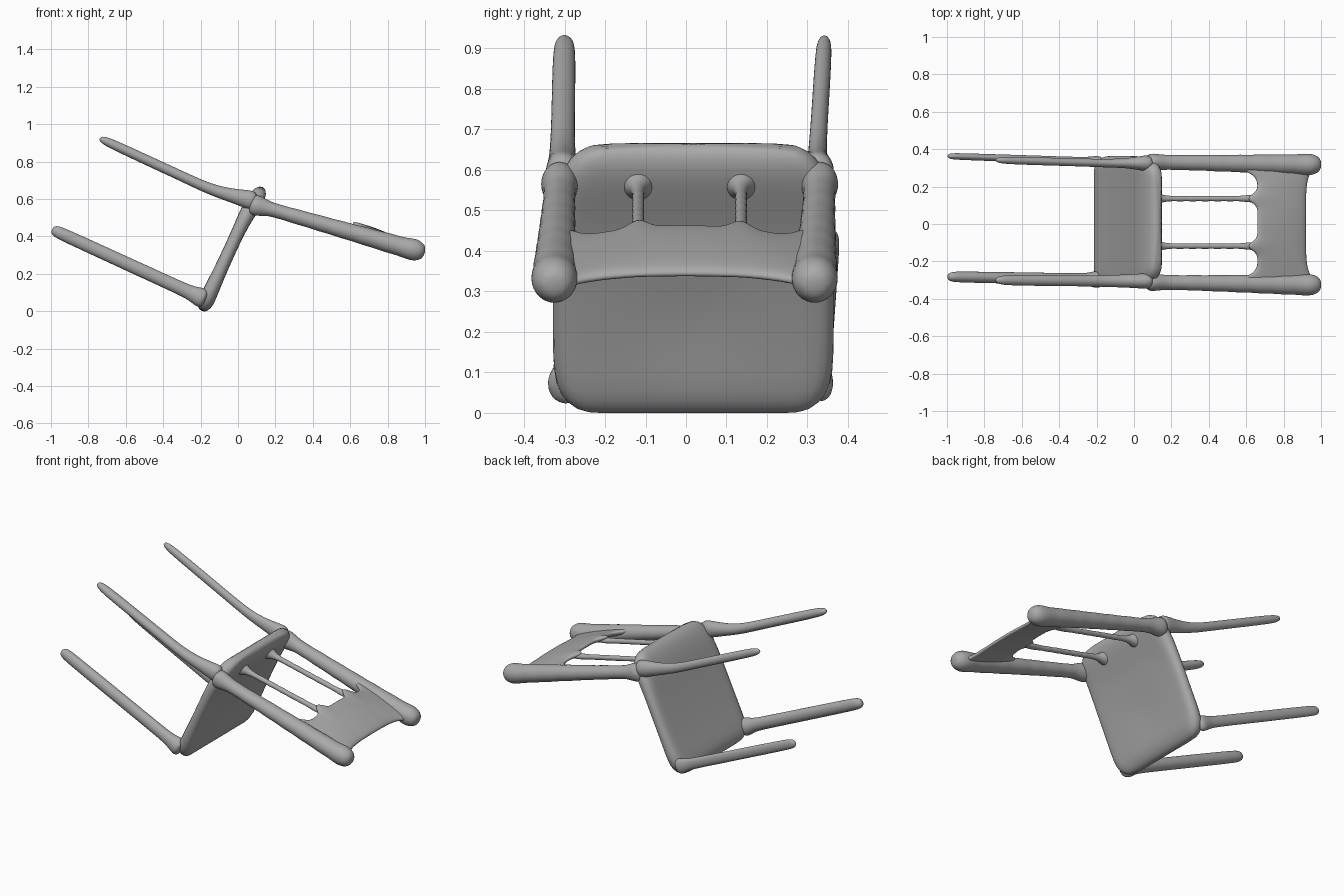
import bpy
import bmesh
import math
from mathutils import Vector

old = bpy.data.objects.get("Cube")
if old:
    bpy.data.objects.remove(old, do_unlink=True)

# One plain grey for the whole chair
grey = bpy.data.materials.new("plain grey")
grey.use_nodes = True
GREY = (0.4, 0.4, 0.4, 1.0)
grey.diffuse_color = GREY
bsdf = grey.node_tree.nodes["Principled BSDF"]
bsdf.inputs["Base Color"].default_value = GREY
bsdf.inputs["Roughness"].default_value = 0.7


def loft(name, rings, levels=2):
    """Skin closed rings of points, cap both ends and smooth the result."""
    bm = bmesh.new()
    loops = [[bm.verts.new(p) for p in ring] for ring in rings]
    for a, b in zip(loops, loops[1:]):
        n = len(a)
        for i in range(n):
            j = (i + 1) % n
            bm.faces.new((a[i], a[j], b[j], b[i]))
    bm.faces.new(loops[0][::-1])
    bm.faces.new(loops[-1])
    bmesh.ops.recalc_face_normals(bm, faces=bm.faces)
    for f in bm.faces:
        f.smooth = True
    mesh = bpy.data.meshes.new(name)
    bm.to_mesh(mesh)
    bm.free()
    mesh.materials.append(grey)
    obj = bpy.data.objects.new(name, mesh)
    bpy.context.collection.objects.link(obj)
    sub = obj.modifiers.new("Smooth", "SUBSURF")
    sub.levels = sub.render_levels = levels
    return obj


def tube(name, path, sides=8):
    """Oval tube; path points are x, y, z, radius across y, radius in xz."""
    rings = []
    for i, (x, y, z, ry, rn) in enumerate(path):
        a, b = path[max(i - 1, 0)], path[min(i + 1, len(path) - 1)]
        d = Vector((b[0] - a[0], 0, b[2] - a[2])).normalized()
        n = Vector((-d.z, 0, d.x))
        ring = []
        for k in range(sides):
            t = 2 * math.pi * k / sides
            ring.append(Vector((x, y, z)) + Vector((0, 1, 0)) * (1.1 * ry * math.cos(t))
                        + n * (1.1 * rn * math.sin(t)))
        rings.append(ring)
    return loft(name, rings)


# Seat: tilted slab with rounded rim and a shallow dish
ORIGIN = Vector((-0.17, 0.018, 0.055))
U = Vector((0.42, 0, 0.907))      # from the front edge to the rear edge
N = Vector((0.907, 0, -0.42))     # sitting side
seat_rings = []
for s, w, t, c in [(-0.058, 0.26, 0.012, 0), (-0.045, 0.295, 0.03, 0),
                   (-0.01, 0.335, 0.044, 0), (0.05, 0.35, 0.042, 0),
                   (0.15, 0.35, 0.037, 0), (0.25, 0.35, 0.035, 0),
                   (0.35, 0.35, 0.035, 0), (0.45, 0.348, 0.037, 0),
                   (0.54, 0.345, 0.045, 0.005), (0.61, 0.33, 0.046, 0.012),
                   (0.655, 0.29, 0.036, 0.016), (0.68, 0.25, 0.014, 0.018)]:
    ring = []
    flat = w - t
    for side in (1, -1):
        for k in range(13):
            y = side * flat * (1 - k / 6)
            dent = 0.0
            if side == 1:
                dent = 0.010 * math.exp(-(y / 0.13) ** 2 - ((s - 0.2) / 0.08) ** 2)
            ring.append(ORIGIN + U * s + N * (c + side * (t - dent)) + Vector((0, y, 0)))
        for k in range(1, 4):
            a = math.pi * k / 4
            ring.append(ORIGIN + U * s + N * (c + side * t * math.cos(a))
                        + Vector((0, -side * (flat + t * math.sin(a)), 0)))
    seat_rings.append(ring)
loft("seat", seat_rings, 1)

# Front legs: flared out of the seat's lower corners
for name, y0, y1, ry, rn in [("front_leg_right", -0.297, -0.282, 0.031, 0.036),
                             ("front_leg_left", 0.335, 0.363, 0.019, 0.031)]:
    path = []
    for f, g in [(0.0, 1.5), (0.05, 1.45), (0.09, 1.12), (0.15, 1.0), (0.4, 1.0),
                 (0.7, 0.98), (0.93, 0.95), (0.975, 0.85), (1.0, 0.5)]:
        path.append((-0.17 - 0.825 * f, y0 + (y1 - y0) * f, 0.06 + 0.378 * f, ry * g, rn * g))
    tube(name, path)

# Rear legs: bent where they leave the seat, tapering to the tip
for name, y0, y1, ry, rn in [("rear_leg_right", -0.305, -0.300, 0.029, 0.027),
                             ("rear_leg_left", 0.325, 0.342, 0.021, 0.025)]:
    path = [(0.10, y0, 0.585, 0.045, 0.055), (0.04, y0, 0.602, 0.04, 0.048),
            (-0.04, y0, 0.62, ry * 1.2, 0.036)]
    for f, g in [(0.0, 1.08), (0.2, 1.0), (0.6, 1.0), (0.9, 0.95), (0.965, 0.75), (1.0, 0.35)]:
        path.append((-0.15 - 0.59 * f, y0 + (y1 - y0) * f, 0.652 + 0.273 * f, ry * g, rn * g))
    tube(name, path)

# Back posts: slightly lumpy, swelling into rounded ends
for name, y0, y1 in [("back_post_right", -0.312, -0.325), ("back_post_left", 0.33, 0.318)]:
    path = [(0.06, y0, 0.575, 0.05, 0.06), (0.12, y0, 0.56, 0.045, 0.053)]
    for k in range(17):
        f = k / 16
        r = 0.037 + 0.017 * f ** 1.3 + 0.0015 * math.sin(k * 2.4)
        path.append((0.17 + 0.73 * f, y0 + (y1 - y0) * f, 0.547 - 0.209 * f, r + 0.002, r))
    path += [(0.94, y1, 0.329, 0.058, 0.06), (0.975, y1, 0.32, 0.05, 0.05),
             (1.0, y1, 0.314, 0.026, 0.026)]
    tube(name, path)

# Two thin spindles with flared feet
SPINDLES = (-0.118, 0.136)
for name, y in zip(("spindle_right", "spindle_left"), SPINDLES):
    path = [(0.07, y, 0.575, 0.055, 0.055), (0.12, y, 0.562, 0.038, 0.038),
            (0.15, y, 0.554, 0.02, 0.02)]
    for k in range(13):
        r = 0.0145 + 0.0015 * (-1) ** k
        path.append((0.18 + 0.4 * k / 12, y, 0.547 - 0.09 * k / 12, r, r))
    path += [(0.62, y, 0.448, 0.02, 0.016), (0.68, y, 0.44, 0.025, 0.014)]
    tube(name, path)

# Top panel: bowed between the posts, scalloped where posts and spindles meet it
panel_rings = []
COLS = 44
for i in range(COLS + 1):
    y = -0.31 + 0.62 * i / COLS
    bow = 1 - (y / 0.31) ** 2
    x_in = 0.658 - sum(0.05 * math.exp(-((y - c) / 0.03) ** 2) for c in SPINDLES)
    x_in -= 0.09 * math.exp(-((abs(y) - 0.31) / 0.045) ** 2)
    x_out = 0.922 + 0.05 * (abs(y) / 0.31) ** 6
    mid, half = (x_in + x_out) / 2, (x_out - x_in) / 2
    ring = []
    for k in range(20):
        a = 2 * math.pi * k / 20
        x = mid + half * math.cos(a)
        f = (x - 0.66) / 0.25
        z = (0.416 - 0.085 * f) * (1 - bow) + (0.456 - 0.107 * f) * bow
        sn = math.sin(a)
        z += math.copysign(0.022 * abs(sn) ** 0.6, sn)
        ring.append(Vector((x, y, z)))
    panel_rings.append(ring)
loft("back_panel", panel_rings, 1)
